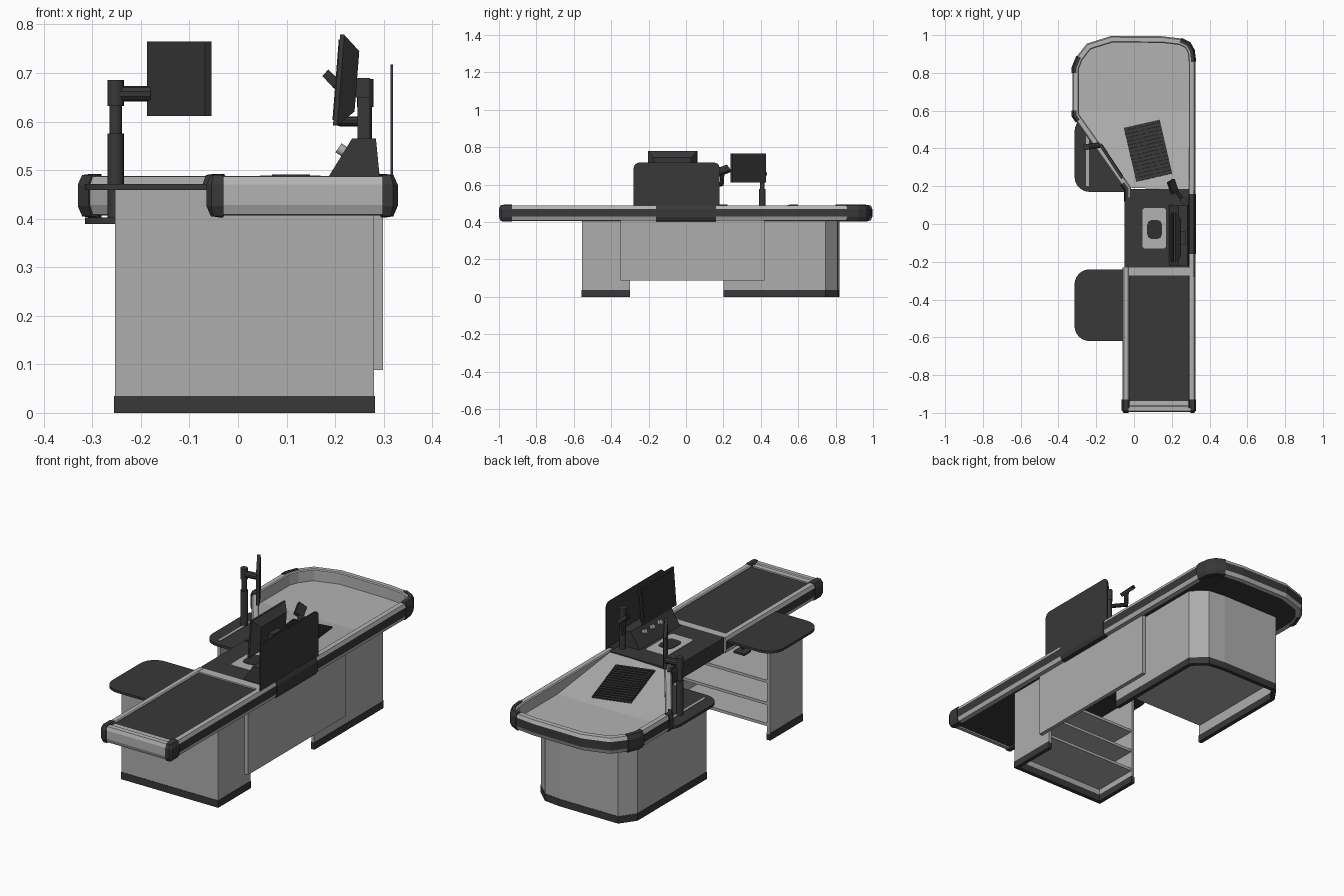
import bpy, bmesh, math
from mathutils import Vector, Matrix

if "Cube" in bpy.data.objects:
    bpy.data.objects.remove(bpy.data.objects["Cube"])


def material(name, r, g, b):
    m = bpy.data.materials.new(name)
    m.diffuse_color = (r, g, b, 1)
    m.use_nodes = True
    m.node_tree.nodes["Principled BSDF"].inputs["Base Color"].default_value = m.diffuse_color
    return m


CABINET = material("cabinet grey", 0.42, 0.42, 0.42)
RAIL = material("rail grey", 0.45, 0.45, 0.45)
DARK = material("charcoal", 0.04, 0.04, 0.04)
BLACK = material("screen black", 0.03, 0.03, 0.03)


def finish(name, bm, mats, smooth=False):
    bmesh.ops.recalc_face_normals(bm, faces=bm.faces[:])
    me = bpy.data.meshes.new(name)
    bm.to_mesh(me)
    bm.free()
    for m in mats:
        me.materials.append(m)
    ob = bpy.data.objects.new(name, me)
    bpy.context.collection.objects.link(ob)
    if smooth:
        bpy.ops.object.select_all(action='DESELECT')
        ob.select_set(True)
        bpy.context.view_layer.objects.active = ob
        bpy.ops.object.shade_smooth_by_angle(angle=math.radians(35))
    return ob


def box(name, x, y, z, mat):
    """Box from (min, max) ranges."""
    bm = bmesh.new()
    bmesh.ops.create_cube(bm, size=1)
    for v in bm.verts:
        v.co = [r[0] + (c + 0.5) * (r[1] - r[0]) for r, c in zip((x, y, z), v.co)]
    return finish(name, bm, [mat])


def turned_box(name, size, centre, rot, mat):
    h = [s / 2 for s in size]
    ob = box(name, (-h[0], h[0]), (-h[1], h[1]), (-h[2], h[2]), mat)
    ob.location = centre
    ob.rotation_euler = [math.radians(a) for a in rot]
    return ob


def prism_bm(outline, z0, z1):
    bm = bmesh.new()
    f = bm.faces.new([bm.verts.new((x, y, z0)) for x, y in outline])
    ext = bmesh.ops.extrude_face_region(bm, geom=[f])["geom"]
    for v in ext:
        if isinstance(v, bmesh.types.BMVert):
            v.co.z = z1
    return bm


def rounded(x0, x1, y0, y1, radii, n=6):
    """Rectangle outline; radii run from the low corner counter-clockwise."""
    pts = []
    for i, (x, y, sx, sy) in enumerate([(x0, y0, 1, 1), (x1, y0, -1, 1), (x1, y1, -1, -1), (x0, y1, 1, -1)]):
        r = radii[i]
        for k in range(n + 1 if r else 1):
            a = math.radians(180 + 90 * i + 90 * k / n)
            pts.append((x + sx * r + r * math.cos(a), y + sy * r + r * math.sin(a)) if r else (x, y))
    return pts


def offset(path, d):
    """Mitred offset of an open path, positive to its right."""
    p = [Vector(q) for q in path]
    out = []
    for i in range(len(p)):
        dirs = [(p[j + 1] - p[j]).normalized() for j in (i - 1, i) if 0 <= j < len(p) - 1]
        ns = [Vector((t.y, -t.x)) for t in dirs]
        m = (ns[0] + ns[-1]).normalized()
        out.append(p[i] + m * d / m.dot(ns[0]))
    return out


def sweep(name, path, profile, mats, stripe=()):
    """Sweep a closed (offset, z) profile; stripe lists segments using the second material."""
    bm = bmesh.new()
    rows = [[bm.verts.new((q.x, q.y, z)) for q in offset(path, d)] for d, z in profile]
    for k in range(len(rows)):
        a, b = rows[k], rows[(k + 1) % len(rows)]
        for i in range(len(path) - 1):
            f = bm.faces.new((a[i], a[i + 1], b[i + 1], b[i]))
            f.material_index = 1 if k in stripe else 0
    for e in (0, -1):
        bm.faces.new([r[e] for r in rows])
    return finish(name, bm, mats)


def cyl(name, p0, p1, r, mat, n=16):
    p0, p1 = Vector(p0), Vector(p1)
    d = p1 - p0
    bm = bmesh.new()
    bmesh.ops.create_cone(bm, cap_ends=True, segments=n, radius1=r, radius2=r, depth=d.length)
    bm.transform(Matrix.Translation((p0 + p1) / 2) @ d.to_track_quat('Z', 'Y').to_matrix().to_4x4())
    return finish(name, bm, [mat], True)


# --- Bumper rail around the counter ---
RIM = [(-0.035, 0.42), (-0.035, 0.484), (-0.030, 0.488), (-0.007, 0.487), (0, 0.470),
       (0, 0.428), (-0.007, 0.409), (-0.03, 0.406)]
CAP = [(-0.037, 0.415), (-0.037, 0.487), (-0.030, 0.492), (-0.005, 0.490), (0.004, 0.470),
       (0.004, 0.426), (-0.005, 0.405), (-0.03, 0.402)]
TRAY_CAP = [(max(d, -0.022), z) for d, z in CAP]
TRAY = [(0.325, 0.18), (0.325, 0.86), (0.318, 0.92), (0.295, 0.96), (0.25, 0.982), (0.15, 0.994),
        (-0.12, 0.996), (-0.25, 0.955), (-0.305, 0.885), (-0.326, 0.83), (-0.326, 0.57), (-0.05, 0.18)]
sweep("outer_rail", [(0.325, -0.95)] + TRAY[1:11], RIM, [RAIL, DARK], (4,))
sweep("tray_diagonal_rail", TRAY[9:] + [(-0.05, 0.14)], RIM, [RAIL])
sweep("conveyor_left_rail", [(-0.061, -0.23), (-0.061, -0.95)], RIM, [RAIL, DARK], (4,))
sweep("conveyor_front_rail", [(-0.04, -0.996), (0.305, -0.996)], RIM, [RAIL])
caps = [([(-0.061, -0.93), (-0.061, -0.985), (-0.053, -0.996), (-0.03, -0.996)], CAP),
        ([(0.298, -0.996), (0.317, -0.996), (0.325, -0.985), (0.325, -0.93)], CAP),
        ([(0.325, -0.16), (0.325, 0.16)], CAP),
        (TRAY[1:5], TRAY_CAP),
        ([(-0.302, 0.889), (-0.326, 0.83), (-0.326, 0.80)], TRAY_CAP),
        ([(-0.326, 0.60), (-0.326, 0.57), (-0.305, 0.54)], TRAY_CAP),
        ([(-0.07, 0.208), (-0.05, 0.18), (-0.05, 0.12)], TRAY_CAP)]
for i, (path, profile) in enumerate(caps):
    sweep(f"rail_cap_{i + 1}", path, profile, [DARK])

# --- Conveyor ---
box("conveyor_body", (-0.03, 0.295), (-0.97, -0.22), (0.412, 0.474), DARK)
box("conveyor_belt", (-0.027, 0.291), (-0.93, -0.27), (0.47, 0.48), DARK)
box("belt_end_strip", (-0.05, 0.295), (-0.272, -0.23), (0.45, 0.487), RAIL)
box("belt_front_strip", (-0.03, 0.295), (-0.962, -0.935), (0.45, 0.484), RAIL)

# --- Bagging tray: slopes down to a flat end, dark underneath ---
def floor_z(y):
    return 0.482 - 0.052 * min(max((y - 0.18) / 0.42, 0), 1)

bm = prism_bm([tuple(p) for p in offset(TRAY, -0.022)], 0.41, 0.5)
bmesh.ops.bisect_plane(bm, geom=bm.verts[:] + bm.edges[:] + bm.faces[:], plane_co=(0, 0.6, 0), plane_no=(0, 1, 0))
for v in bm.verts:
    if v.co.z > 0.45:
        v.co.z = floor_z(v.co.y)
for f in bm.faces:
    f.material_index = 1 if f.calc_center_median().z < 0.411 else 0
finish("bagging_tray", bm, [RAIL, DARK])

# Grille of slats lying on the slope
grid = Matrix.Translation((0.074, 0.388, floor_z(0.388))) @ Matrix.Rotation(math.radians(-7.1), 4, 'X') \
    @ Matrix.Rotation(math.radians(13), 4, 'Z')
box("grille_base", (-0.0975, 0.0975), (-0.1475, 0.1475), (-0.003, 0.002), BLACK).matrix_world = grid
for i in range(15):
    y = -0.14 + i * 0.02
    box(f"grille_slat_{i + 1}", (-0.095, 0.095), (y - 0.006, y + 0.006), (0, 0.006), DARK).matrix_world = grid

# --- Scanner section ---
box("scanner_deck", (-0.05, 0.30), (-0.23, 0.185), (0.41, 0.486), DARK)
finish("scanner_plate", prism_bm(rounded(0.045, 0.17, -0.13, 0.085, [0.015] * 4), 0.484, 0.489), [RAIL])
finish("scanner_window", prism_bm(rounded(0.07, 0.148, -0.08, 0.022, [0.025] * 4, 2), 0.487, 0.491), [BLACK])

# --- Cashier console: wedge extruded along y, with buttons ---
bm = prism_bm([(0.185, 0.484), (0.292, 0.484), (0.284, 0.565), (0.235, 0.565)], -0.22, 0.10)
for v in bm.verts:
    v.co = (v.co.x, v.co.z, v.co.y)
finish("console", bm, [DARK])
for i, y in enumerate((-0.10, -0.04, 0.02)):
    cyl(f"console_button_{i + 1}", (0.222, y, 0.536), (0.207, y, 0.546), 0.011, RAIL, 12)

# --- Cashier monitor: flat screen with a tapered back, leaning slightly away ---
lean = Matrix.Translation((0.203, -0.072, 0.686)) @ Matrix.Rotation(math.radians(4.5), 4, 'Y')
bm = bmesh.new()
bmesh.ops.create_cube(bm, size=1)
for v in bm.verts:
    back = v.co.x > 0
    v.co = (0.042 if back else 0.008, v.co.y * (0.20 if back else 0.265), v.co.z * (0.125 if back else 0.188))
finish("monitor_back", bm, [DARK]).matrix_world = lean
box("monitor_front", (0, 0.009), (-0.1325, 0.1325), (-0.094, 0.094), DARK).matrix_world = lean
box("monitor_screen", (-0.002, 0.004), (-0.122, 0.122), (-0.083, 0.083), BLACK).matrix_world = lean
box("monitor_stand", (0.246, 0.272), (-0.10, -0.05), (0.56, 0.69), DARK)
box("monitor_mount", (0.235, 0.272), (-0.11, -0.04), (0.65, 0.69), DARK)

# --- Card terminal on its pole ---
cyl("terminal_pole", (0.262, 0.125, 0.48), (0.262, 0.125, 0.675), 0.014, DARK)
cyl("terminal_pole_collar", (0.262, 0.125, 0.63), (0.262, 0.125, 0.688), 0.017, DARK)
cyl("terminal_arm", (0.262, 0.125, 0.60), (0.21, 0.19, 0.60), 0.010, DARK, 10)
cyl("terminal_neck", (0.21, 0.19, 0.592), (0.21, 0.195, 0.665), 0.011, DARK, 10)
turned_box("card_terminal", (0.045, 0.07, 0.018), (0.205, 0.198, 0.675), (25, 38, 35), BLACK)

# --- Privacy panel: rounded sheet standing on the right edge ---
bm = prism_bm(rounded(-0.28, 0.18, 0.42, 0.717, [0, 0, 0.03, 0.03]), 0.314, 0.319)
for v in bm.verts:
    v.co = (v.co.z, v.co.x, v.co.y)
finish("privacy_panel", bm, [DARK])

# --- Customer display on a pole ---
px, py = -0.252, 0.408
cyl("display_pole", (px, py, 0.395), (px, py, 0.575), 0.017, DARK)
cyl("display_pole_upper", (px, py, 0.57), (px, py, 0.64), 0.013, DARK)
cyl("display_pole_collar", (px, py, 0.632), (px, py, 0.686), 0.017, DARK)
cyl("display_arm", (px, py, 0.657), (-0.182, 0.418, 0.657), 0.016, DARK, 10)
turned_box("display", (0.216, 0.016, 0.154), (-0.121, 0.333, 0.688), (0, 0, -56.5), DARK)
turned_box("display_screen", (0.20, 0.003, 0.138), (-0.1138, 0.3378, 0.688), (0, 0, -56.5), BLACK)

# --- Side worktops ---
finish("front_worktop", prism_bm(rounded(-0.315, -0.045, -0.62, -0.24, [0.08, 0, 0, 0.08]), 0.459, 0.471), [DARK])
finish("rear_worktop", prism_bm(rounded(-0.315, -0.02, 0.17, 0.57, [0.08, 0, 0, 0.08]), 0.389, 0.402), [DARK])
box("worktop_bracket", (-0.15, -0.09), (-0.30, -0.245), (0.415, 0.425), DARK)
box("worktop_bracket_stem", (-0.12, -0.11), (-0.29, -0.28), (0.42, 0.462), DARK)

# --- Cabinets, open towards the cashier gap, with dark kick bases ---
FRONT = [(-0.253, -0.30), (-0.253, -0.557), (0.28, -0.557), (0.28, -0.30)]
REAR = [(0.28, 0.20), (0.28, 0.745), (0.21, 0.81), (0.12, 0.82), (-0.20, 0.82), (-0.253, 0.745), (-0.253, 0.20)]


def wall(d0, d1, z0, z1):
    return [(d0, z0), (d1, z0), (d1, z1), (d0, z1)]


for name, path in (("front", FRONT), ("rear", REAR)):
    sweep(name + "_cabinet_wall", path, wall(-0.015, 0, 0.03, 0.412 if name == "front" else 0.405), [CABINET])
    sweep(name + "_kick_base", path, wall(-0.018, 0.002, 0, 0.035), [DARK])
sweep("front_cabinet_upper_wall", [(-0.253, -0.30), (-0.253, -0.557), (-0.055, -0.557)],
      wall(-0.015, 0, 0.40, 0.46), [CABINET])
for i, z in enumerate((0.065, 0.17, 0.28)):
    box(f"front_shelf_{i + 1}", (-0.242, 0.267), (-0.548, -0.305), (z, z + 0.014), CABINET)
for i, z in enumerate((0.09, 0.24)):
    box(f"rear_shelf_{i + 1}", (-0.242, 0.267), (0.205, 0.74), (z, z + 0.014), CABINET)

# --- Modesty panel joining the cabinets on the customer side ---
box("modesty_panel", (0.28, 0.299), (-0.35, 0.42), (0.088, 0.412), CABINET)
